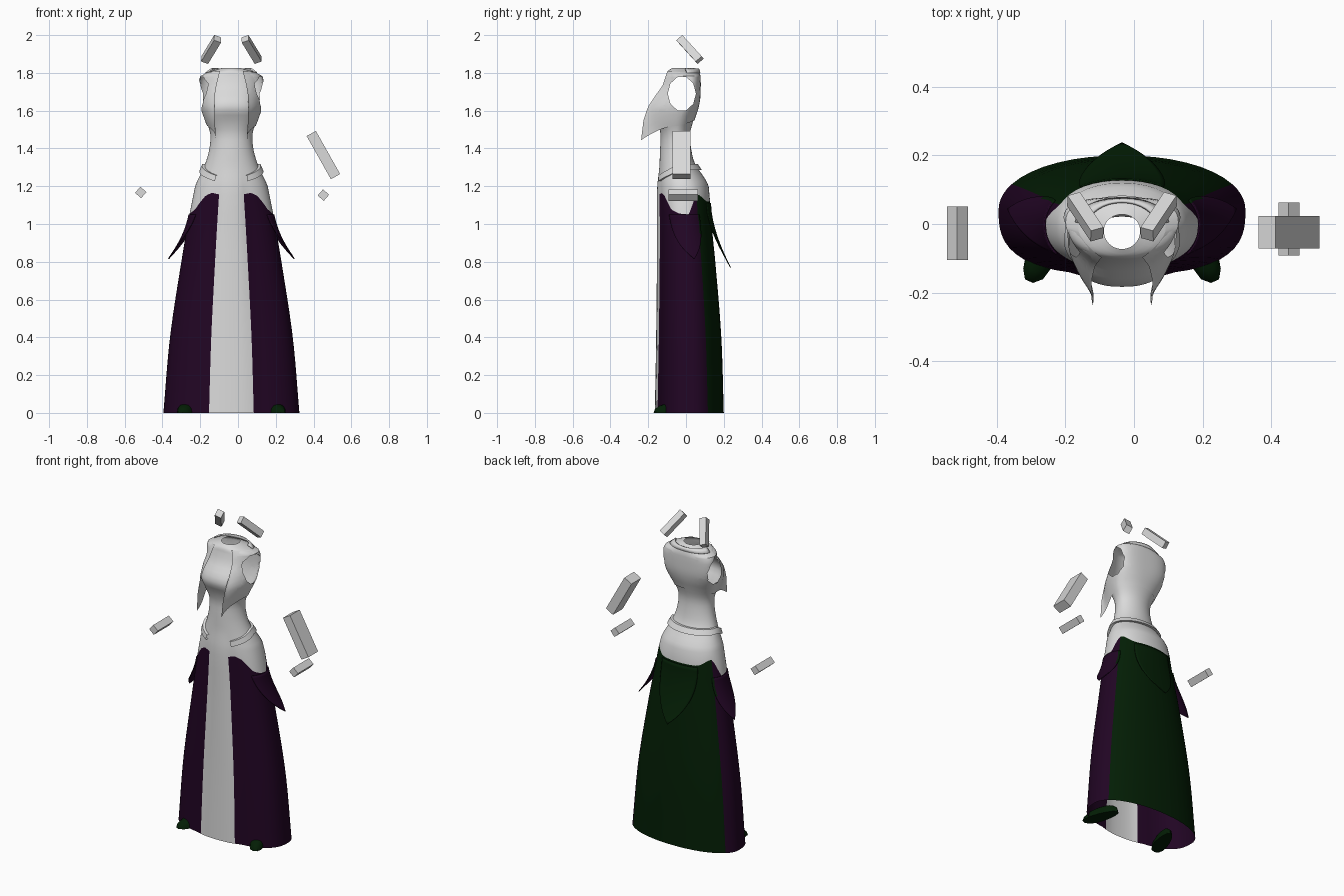
import bpy, bmesh, math
from mathutils import Vector

if "Cube" in bpy.data.objects:
    bpy.data.objects.remove(bpy.data.objects["Cube"])

CX = -0.035  # figure's own centre line


def mat(name, col):
    m = bpy.data.materials.new(name)
    m.diffuse_color = (*col, 1)
    m.use_nodes = True
    m.node_tree.nodes["Principled BSDF"].inputs["Base Color"].default_value = m.diffuse_color
    return m


WHITE = mat("pale_grey", (0.7, 0.7, 0.7))
PURPLE = mat("dark_purple", (0.015, 0.0015, 0.017))
GREEN = mat("dark_green", (0.001, 0.013, 0.0015))

# Body profile: z, half width, front y, back y, widest y, front squareness, back squareness
ROWS = [(0, .36, -.147, .2, .04, 2.8, 2.1), (.4, .325, -.14, .187, .03, 2.7, 2.1),
        (.8, .265, -.136, .155, .015, 2.5, 2.1), (1.05, .222, -.136, .13, 0, 2.4, 2.1),
        (1.2, .192, -.143, .12, -.01, 2.2, 2.1), (1.26, .165, -.142, .087, -.02, 2.1, 2),
        (1.32, .138, -.14, .047, -.04, 2, 2), (1.4, .116, -.137, .027, -.05, 2, 2),
        (1.48, .112, -.135, .022, -.05, 2.2, 2), (1.55, .136, -.155, .04, -.04, 2.6, 2.1),
        (1.61, .156, -.183, .06, -.02, 2.6, 2.4), (1.66, .164, -.172, .07, 0, 2.3, 2.7),
        (1.72, .166, -.128, .073, .01, 2.2, 2.8), (1.78, .161, -.105, .072, .005, 2.2, 2.7),
        (1.8, .13, -.1, .068, -.01, 2.2, 2.3), (1.814, .088, -.092, .05, -.02, 2, 2),
        (1.825, .053, -.073, .028, -.02, 2, 2)]


def section(z):
    i = 0
    while i < len(ROWS) - 2 and z > ROWS[i + 1][0]:
        i += 1
    a, b = ROWS[i], ROWS[i + 1]
    p, q = ROWS[max(i - 1, 0)], ROWS[min(i + 2, len(ROWS) - 1)]
    h = b[0] - a[0]
    t = min(max((z - a[0]) / h, 0), 1)
    out = []
    for k in range(1, 7):
        m0 = (b[k] - p[k]) / (b[0] - p[0]) * h
        m1 = (q[k] - a[k]) / (q[0] - a[0]) * h
        out.append(a[k] * (2*t**3 - 3*t*t + 1) + m0 * (t**3 - 2*t*t + t)
                   + b[k] * (3*t*t - 2*t**3) + m1 * (t**3 - t*t))
    return out


def surf(deg, z, off=0.0):
    """Point on the body; 0 degrees is the front, 90 the +x side."""
    hw, yf, yb, yc, nf, nb = section(z)
    s, c = math.sin(math.radians(deg)), math.cos(math.radians(deg))
    n, depth = (nf, yc - yf) if c > 0 else (nb, yb - yc)
    r = (abs(s)**n + abs(c)**n)**(-1 / n)
    # the front panel stands slightly proud of the skirt
    a = min(deg, 360 - deg) / 20
    proud = .018 * math.sqrt(max(0, 1 - a * a)) * min(1, max(0, (1.3 - z) / .2))
    return Vector((CX + (hw * r + off) * s, yc - (depth * r + off) * c - proud, z))


def spread(stops):
    out = []
    for a, b, n in stops:
        out += [a + (b - a) * i / n for i in range(n)]
    return out + [stops[-1][1]]


def grid(name, rows, mats, rule=None, closed=False, cut=False, thick=0, angle=40):
    """Skin a grid of points; rule(row, column) picks the colour."""
    bm = bmesh.new()
    vs = [[bm.verts.new(p) for p in r] for r in rows]
    n = len(rows[0])
    for i in range(len(rows) - 1):
        for j in range(n if closed else n - 1):
            k = (j + 1) % n
            f = bm.faces.new((vs[i][j], vs[i][k], vs[i + 1][k], vs[i + 1][j]))
            f.material_index = rule(i, j) if rule else 0
    bmesh.ops.remove_doubles(bm, verts=bm.verts, dist=1e-5)
    if cut:
        cut_armholes(bm)
    bmesh.ops.recalc_face_normals(bm, faces=bm.faces)
    return finish(name, bm, mats, thick, angle)


def finish(name, bm, mats, thick=0, angle=40):
    me = bpy.data.meshes.new(name)
    bm.to_mesh(me)
    bm.free()
    ob = bpy.data.objects.new(name, me)
    bpy.context.collection.objects.link(ob)
    for m in mats:
        me.materials.append(m)
    if thick:
        mod = ob.modifiers.new("thickness", "SOLIDIFY")
        mod.thickness = thick
        mod.offset = 0
    bpy.ops.object.select_all(action="DESELECT")
    ob.select_set(True)
    bpy.context.view_layer.objects.active = ob
    if angle:
        bpy.ops.object.shade_smooth_by_angle(angle=math.radians(angle))
    return ob


def cut_armholes(bm):
    """Ten-sided opening through both sides of the shell."""
    planes = []
    for k in range(10):
        a = math.radians(36 * k + 18)
        co = Vector((0, -.022 + .071 * math.cos(a), 1.69 + .088 * math.sin(a)))
        planes.append((co, Vector((0, math.cos(a) / .071, math.sin(a) / .088)).normalized()))

    def near():
        out = []
        for f in bm.faces:
            m = f.calc_center_median()
            if abs(m.x - CX) > .09 and 1.56 < m.z < 1.81 and -.14 < m.y < .08:
                out.append(f)
        return out
    for co, no in planes:
        fs = near()
        geom = set(fs) | {e for f in fs for e in f.edges} | {v for f in fs for v in f.verts}
        bmesh.ops.bisect_plane(bm, geom=list(geom), dist=1e-5, plane_co=co, plane_no=no)
    gone = [f for f in near() if all((f.calc_center_median() - co).dot(no) < 0 for co, no in planes)]
    bmesh.ops.delete(bm, geom=gone, context="FACES")


# Gown: one skin from hem to neck, coloured by panel
half = spread([(0, 18.5, 4), (18.5, 118, 18), (118, 180, 8)])
angles = half + [360 - a for a in reversed(half[1:-1])]
CLOTH = 12


def top_edge(deg):
    a = min(deg, 360 - deg)
    pts = [(0, 1.15), (18.5, 1.157), (30, 1.165), (40, 1.15), (58, 1.075), (75, 1.055), (97, 1.05),
           (116, 1.155), (122, 1.158), (145, 1.12), (180, 1.12)]
    for (a0, z0), (a1, z1) in zip(pts, pts[1:]):
        if a <= a1:
            return z0 + (z1 - z0) * (a - a0) / (a1 - a0)


body_z = spread([(1.2, 1.5, 11), (1.5, 1.78, 11), (1.78, 1.825, 6)])
gown = [[surf(a, top_edge(a) * i / CLOTH) for a in angles] for i in range(CLOTH + 1)]
gown += [[surf(a, z) for a in angles] for z in body_z]


def panel(deg):
    a = min(deg, 360 - deg)
    return 0 if a < 18.5 else 1 if a < 118 else 2


grid("gown", gown, [WHITE, PURPLE, GREEN],
     lambda i, j: 0 if i >= CLOTH else panel(angles[j] + 1), closed=True, cut=True)

# Short jacket: wraps the back, flares to a pointed lapel at each front edge
LAPEL = [(1.45, .085, -.237), (1.55, .088, -.225), (1.62, .09, -.202), (1.68, .088, -.162),
         (1.73, .08, -.125), (1.812, .06, -.098)]


def lapel(z):
    for a, b in zip(LAPEL, LAPEL[1:]):
        if z <= b[0] + 1e-6:
            t = (z - a[0]) / (b[0] - a[0])
            return a[1] + (b[1] - a[1]) * t, a[2] + (b[2] - a[2]) * t


def jacket_point(deg, t):
    a = min(deg, 360 - deg)
    side = 1 if deg < 180 else -1
    w = max(0, 1 - (a - 30) / 55)**1.4
    low = 1.548 - .03 * max(0, 1 - abs(a - 90) / 70) - .1 * w
    top = 1.803 + .009 * w
    z = low + (top - low) * t
    ex, ey = lapel(z)
    return surf(deg, z, .005).lerp(Vector((CX + side * ex, ey, z)), w)


jacket_angles = spread([(30, 90, 10), (90, 270, 24), (270, 330, 10)])
grid("jacket", [[jacket_point(a, t / 14) for a in jacket_angles] for t in range(15)], [WHITE], cut=True)

# Collar standing behind the neck
collar_angles = spread([(100, 260, 16)])
grid("collar", [[surf(a, 1.799, .004) for a in collar_angles],
                [surf(a, 1.812, .012) + Vector((0, 0, .01)) for a in collar_angles]], [WHITE], thick=.008)

# Belt: a raised band dipping to an open front
belt_angles = spread([(26, 334, 48)])


def belt_row(dz, off):
    out = []
    for a in belt_angles:
        w = max(0, 1 - (min(a, 360 - a) - 26) / 64)
        out.append(surf(a, 1.302 - .06 * w + dz, off))
    return out


grid("belt", [belt_row(-.015, 0), belt_row(-.015, .015), belt_row(.015, .015), belt_row(.015, 0)], [WHITE])


# Pointed petals hanging over the skirt, following the panel colours beneath
def petal(name, a0, a1, width, z0, z1, flare):
    rows, mids = [], []
    for i in range(17):
        t = i / 16
        z = z0 + (z1 - z0) * t
        c, w = a0 + (a1 - a0) * t, width * (1 - t**1.9) + .05
        cols = [c + w * (k / 8 - 1) for k in range(17)]
        rows.append([surf(a, z, .003 + flare * t**2) for a in cols])
        mids.append([a + w / 16 for a in cols])
    grid(name, rows, [WHITE, PURPLE, GREEN], lambda i, j: panel(mids[i][j]), thick=.005)


petal("back_petal", 180, 180, 34, 1.11, .77, .075)
petal("right_petal", 87, 98, 34, 1.05, .815, .07)
petal("left_petal", 273, 262, 34, 1.05, .815, .07)

# Shoes under the hem, toes turned out
for side, label in ((-1, "left_shoe"), (1, "right_shoe")):
    bm = bmesh.new()
    bmesh.ops.create_uvsphere(bm, u_segments=14, v_segments=8, radius=1)
    for v in bm.verts:
        x, y, z = v.co
        wide = math.copysign(abs(x)**.8, x) * (.044 - .008 * y)
        v.co = (CX + side * (.228 - .032 * y) + wide, -.062 + .11 * y, (.058 + .012 * y) * max(z, 0)**.8)
    bmesh.ops.remove_doubles(bm, verts=bm.verts, dist=1e-5)
    finish(label, bm, [GREEN])


# Floating blocks
def block(name, centre, size, axis_z, axis_y):
    z = Vector(axis_z).normalized()
    x = Vector(axis_y).cross(z).normalized()
    y = z.cross(x)
    bm = bmesh.new()
    bmesh.ops.create_cube(bm, size=1)
    for v in bm.verts:
        v.co = Vector(centre) + x * v.co.x * size[0] + y * v.co.y * size[1] + z * v.co.z * size[2]
    finish(name, bm, [WHITE], angle=0)


for side, label in ((-1, "left_head_block"), (1, "right_head_block")):
    block(label, (CX + side * .107, .021, 1.924), (.04, .042, .167), (side * .07, .105, -.115), (0, 1, .8))
block("large_arm_block", (.452, -.024, 1.365), (.056, .096, .262), (.49, 0, -.87), (0, 1, 0))
block("right_hand_block", (.452, -.015, 1.153), (.043, .155, .043), (.66, 0, .75), (0, 1, 0))
block("left_hand_block", (-.515, -.027, 1.167), (.043, .155, .043), (.66, 0, .75), (0, 1, 0))
